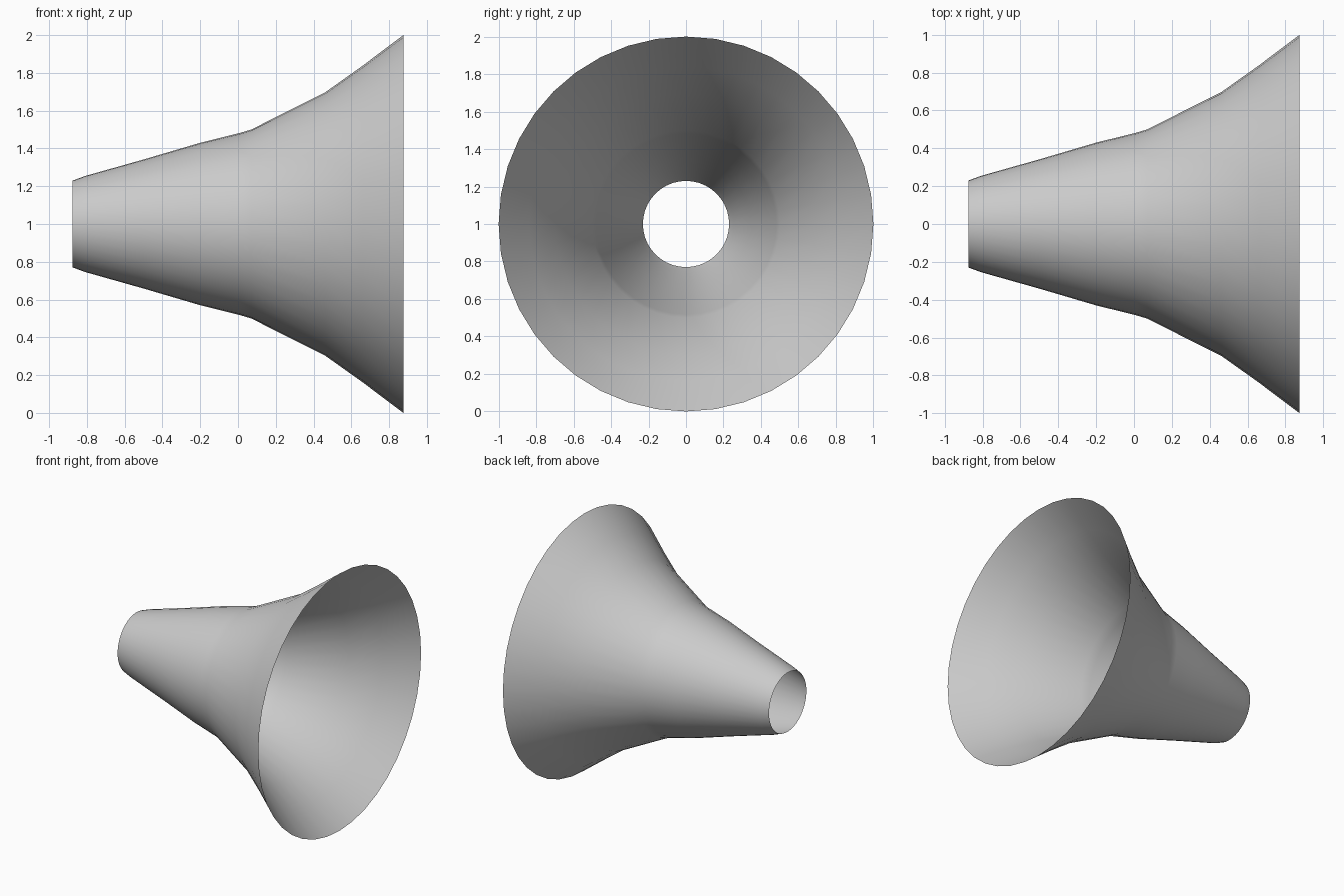
import bpy, bmesh
from math import cos, sin, tau

if "Cube" in bpy.data.objects:
    bpy.data.objects.remove(bpy.data.objects["Cube"])

SIDES = 40
# Horn profile: (x along the axis, radius)
PROFILE = [(-0.875, 0.23), (-0.81, 0.254), (-0.495, 0.343), (-0.2, 0.43),
           (0.01, 0.482), (0.07, 0.50), (0.463, 0.698), (0.66, 0.838), (0.875, 1.0)]

# Open flared horn, revolved around the x axis at z = 1
bm = bmesh.new()
rings = [[bm.verts.new((x, r * cos(tau * i / SIDES), 1 + r * sin(tau * i / SIDES)))
          for i in range(SIDES)] for x, r in PROFILE]
for a, b in zip(rings, rings[1:]):
    for i in range(SIDES):
        j = (i + 1) % SIDES
        bm.faces.new((a[i], a[j], b[j], b[i])).smooth = True
bmesh.ops.recalc_face_normals(bm, faces=bm.faces)

mesh = bpy.data.meshes.new("flared_horn")
bm.to_mesh(mesh)
bm.free()
horn = bpy.data.objects.new("flared_horn", mesh)
bpy.context.collection.objects.link(horn)
